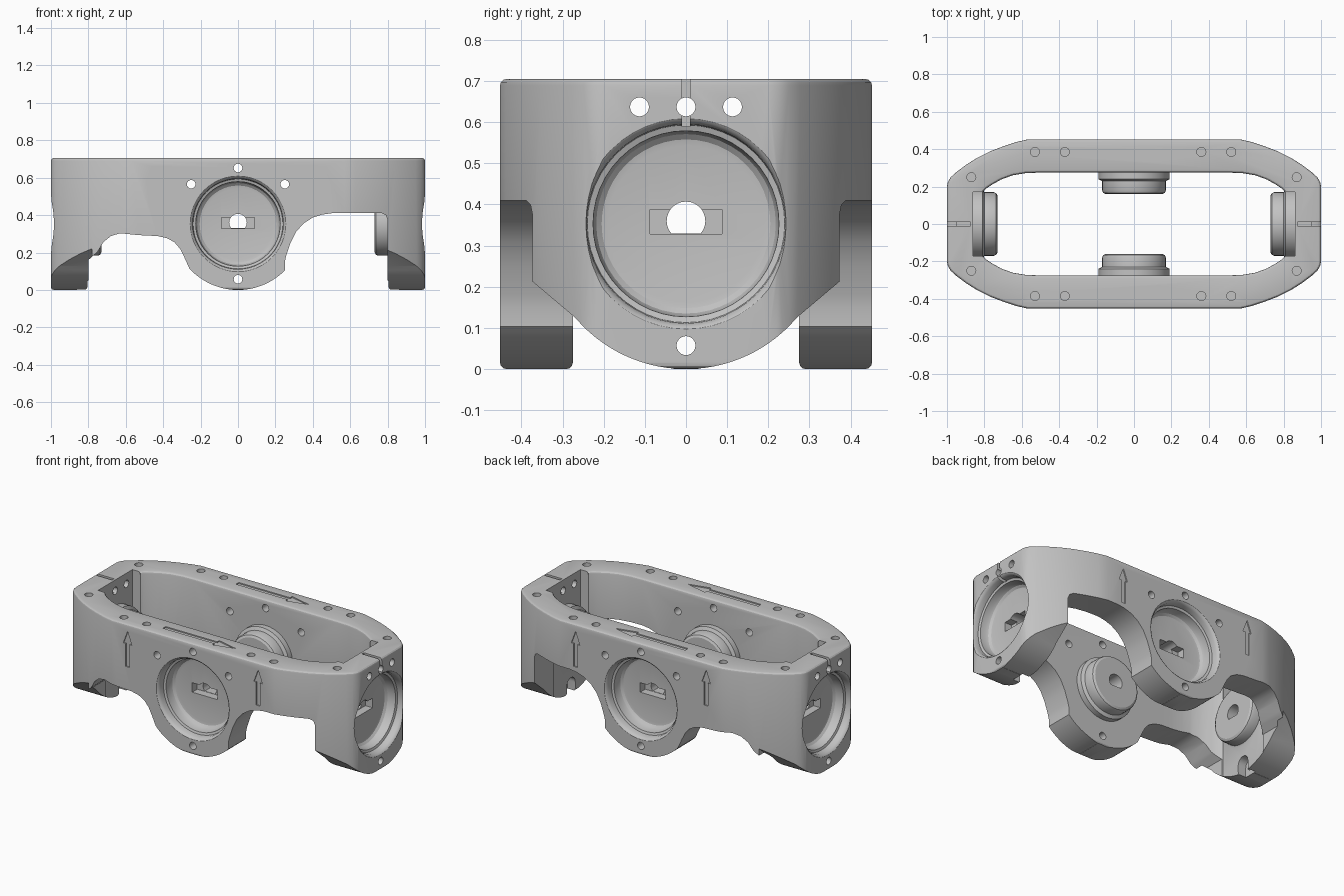
import bpy, bmesh
from math import pi, sin, cos, sqrt, radians
from mathutils import Matrix

cube = bpy.data.objects.get("Cube")
if cube:
    bpy.data.objects.remove(cube, do_unlink=True)

H, R, CZ = 0.705, 0.353, 0.353      # frame height, lobe radius, lobe centre height
HX, HY = 1.0, 0.452                 # half length, half width

grey = bpy.data.materials.new("plain_grey")
grey.use_nodes = True
GREY = (0.54, 0.54, 0.54, 1)
grey.diffuse_color = GREY
grey.node_tree.nodes["Principled BSDF"].inputs["Base Color"].default_value = GREY

# Face spaces: u sideways, v up, w depth into the part
def side(angle, dist):
    base = Matrix(((1, 0, 0, 0), (0, 0, 1, -dist), (0, 1, 0, 0), (0, 0, 0, 1)))
    return Matrix.Rotation(angle, 4, 'Z') @ base

LONG = [side(0, HY), side(pi, HY)]
ENDS = [side(pi / 2, HX), side(-pi / 2, HX)]
TOP = Matrix(((1, 0, 0, 0), (0, 1, 0, 0), (0, 0, -1, H), (0, 0, 0, 1)))


def finish(bm, name, frame):
    """Place a closed solid with outward normals."""
    bm.transform(frame)
    bm.normal_update()
    bmesh.ops.recalc_face_normals(bm, faces=bm.faces[:])
    if bm.calc_volume(signed=True) < 0:
        bmesh.ops.reverse_faces(bm, faces=bm.faces[:])
    mesh = bpy.data.meshes.new(name)
    bm.to_mesh(mesh)
    bm.free()
    ob = bpy.data.objects.new(name, mesh)
    ob.data.materials.append(grey)
    bpy.context.collection.objects.link(ob)
    return ob


def prism(points, w0, w1, frame, name="cutter"):
    bm = bmesh.new()
    near, far = [[bm.verts.new((u, v, w)) for u, v in points] for w in (w0, w1)]
    bm.faces.new(near[::-1])
    bm.faces.new(far)
    for i in range(len(points)):
        bm.faces.new((near[i - 1], near[i], far[i], far[i - 1]))
    return finish(bm, name, frame)


def lathe(profile, frame, name="cutter", n=48):
    """Closed turned solid from (radius, depth) pairs about the lobe centre."""
    bm = bmesh.new()
    rings = [[bm.verts.new((r * cos(2 * pi * i / n), CZ + r * sin(2 * pi * i / n), w))
              for i in range(n)] for r, w in profile]
    for a, b in zip(rings, rings[1:]):
        for i in range(n):
            bm.faces.new((a[i - 1], a[i], b[i], b[i - 1]))
    bm.faces.new(rings[0][::-1])
    bm.faces.new(rings[-1])
    return finish(bm, name, frame)


def circle(u, v, r, n=24):
    return [(u + r * cos(2 * pi * i / n), v + r * sin(2 * pi * i / n)) for i in range(n)]


def arc(u0, u1, n=14):
    """Points on the lower edge of a round lobe."""
    us = [u0 + (u1 - u0) * i / n for i in range(n + 1)]
    return [(u, CZ - sqrt(R * R - u * u)) for u in us]


def four_way(quarter):
    """Mirror a quarter outline, running from the long side to the end, into a loop."""
    half = quarter + [(x, -y) for x, y in reversed(quarter)]
    return half + [(-x, -y) for x, y in half]


def apply(mod):
    bpy.context.view_layer.objects.active = body
    bpy.ops.object.modifier_apply(modifier=mod.name)


def boolean(other, op='DIFFERENCE'):
    mod = body.modifiers.new("bool", 'BOOLEAN')
    mod.operation, mod.object, mod.solver = op, other, 'EXACT'
    apply(mod)
    bpy.data.objects.remove(other, do_unlink=True)


# Ring body: curved plan with a rounded window
outer = [(.57, HY), (.63, .438), (.70, .415), (.77, .388), (.84, .353), (.90, .315),
         (.95, .277), (.98, .25), (.995, .225), (HX, .2)]
inner = [(.50, .275), (.58, .272), (.65, .26), (.71, .238), (.76, .21), (.79, .19), (.805, .175)]
body = prism(four_way(outer), 0, H, TOP, "ring_frame")
boolean(prism(four_way(inner), -.1, 1, TOP))

bev = body.modifiers.new("round", 'BEVEL')
bev.width, bev.segments = .016, 3
bev.limit_method, bev.angle_limit = 'ANGLE', radians(50)
bev.use_clamp_overlap = False
apply(bev)

# Recesses in the inner end walls
for f in ENDS:
    boolean(prism([(-.172, .36), (.172, .36), (.172, .9), (-.172, .9)], .14, .35, f))

# Underside openings: low wave on one side, tall arch on the other
wave = [(-.8, -.1), (-.8, .16), (-.75, .205), (-.72, .255), (-.68, .288), (-.63, .303),
        (-.53, .293), (-.43, .288), (-.38, .277), (-.34, .255), (-.31, .22), (-.285, .17)]
arch = [(.8, -.1), (.8, .375), (.79, .4), (.77, .41), (.5, .41), (.45, .403), (.40, .387),
        (.35, .355), (.31, .31), (.28, .25), (.257, .18), (.25, .15)]
boolean(prism(wave + arc(-.26, -.03) + [(-.03, -.1)], -.1, 1, LONG[0]))
boolean(prism(arch + arc(.25, .03) + [(.03, -.1)], -.1, 1, LONG[0]))

# Round lower lobes on the ends
for f in ENDS:
    for s in (1, -1):
        shape = [(.6, -.1), (.6, .40), (.37, .21)] + arc(.27, .03) + [(.03, -.1)]
        boolean(prism([(s * u, v) for u, v in shape], -.1, .22, f))

# Bearing seats: inner boss, outer pocket, keyed hole
key = [(.047 * cos(a), .36 + .047 * sin(a)) for a in [radians(-40 + 13 * i) for i in range(21)]]
for f, tip, wall in [(f, .292, .13) for f in LONG] + [(f, .27, .13) for f in ENDS]:
    boss = [(.19, wall), (.19, tip - .08), (.17, tip - .07), (.17, tip - .02),
            (.165, tip - .007), (.152, tip)]
    boolean(lathe(boss, f), 'UNION')
    pocket = [(.262, -.05), (.262, -.004), (.25, .004), (.242, .018), (.24, .05), (.226, .055),
              (.224, .09), (.218, .106), (.205, .117), (.19, .12)]
    boolean(lathe(pocket, f))
    boolean(prism([(-.088, .328), (.088, .328), (.088, .388), (-.088, .388)], .1, .17, f))
    boolean(prism(key, .1, .4, f))

# Screw holes through the walls
for f in LONG:
    for u, v in [(0, .652), (0, .057), (-.25, .565), (.25, .565)]:
        boolean(prism(circle(u, v, .023), -.05, .25, f))
for f in ENDS:
    for u, v in [(0, .637), (0, .057), (-.113, .637), (.113, .637)]:
        boolean(prism(circle(u, v, .023), -.05, .25, f))
    # Alignment groove and open nut slot
    boolean(prism([(-.01, .59), (.01, .59), (.01, .8), (-.01, .8)], -.05, .125, f))
    nut = [(.042 * cos(pi * i / 10), .06 + .042 * sin(pi * i / 10)) for i in range(11)]
    boolean(prism(nut + [(-.042, -.1), (.042, -.1)], .14, .25, f))

# Blind holes in the top rim
for y in (.385, -.385):
    for x in (-.53, -.37, .36, .52):
        boolean(prism(circle(x, y, .024), -.05, .08, TOP))
for x in (.87, -.87):
    for y in (.25, -.25):
        boolean(prism(circle(x, y, .024), -.05, .08, TOP))


# Engraved direction arrows
def arrow(length, head, half_shaft, half_head):
    top = [(0, half_shaft), (length - head, half_shaft), (length - head, half_head), (length, 0)]
    return top + [(a, -b) for a, b in reversed(top[:-1])]


for y in (.365, -.365):
    pts = [(a - .26, b + y) for a, b in arrow(.5, .14, .014, .034)]
    boolean(prism(pts, -.02, .007, TOP))
for f in LONG:
    for u in (-.457, .457):
        pts = [(u + b, .435 + a) for a, b in arrow(.225, .08, .014, .03)]
        boolean(prism(pts, -.02, .007, f))

# Smooth shading with crisp edges
bpy.ops.object.select_all(action='DESELECT')
body.select_set(True)
bpy.context.view_layer.objects.active = body
bpy.ops.object.shade_smooth_by_angle(angle=radians(28))
